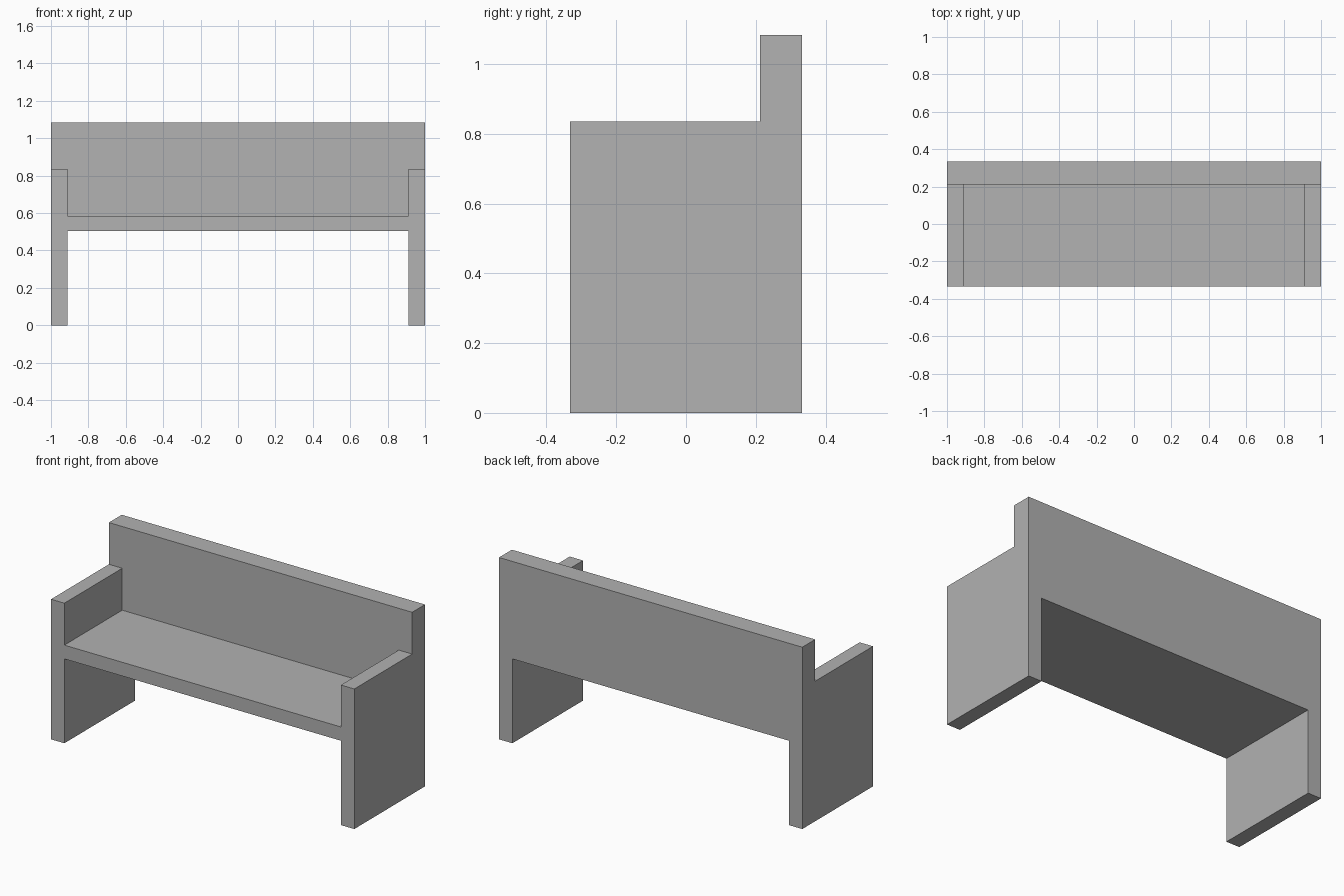
import bpy
import bmesh
from mathutils import Vector

default_cube = bpy.data.objects.get("Cube")
if default_cube:
    bpy.data.objects.remove(default_cube, do_unlink=True)

# Main dimensions
HALF_WIDTH, HALF_DEPTH = 1.0, 0.333
INNER_X = 0.912
BACK_Y = 0.212
SEAT_BOTTOM, SEAT_TOP = 0.503, 0.585
ARM_TOP, BACK_TOP = 0.835, 1.084

# Single grey finish
GREY = (0.445, 0.445, 0.445, 1.0)
grey = bpy.data.materials.new("plain grey")
grey.use_nodes = True
grey.diffuse_color = GREY
grey.node_tree.nodes["Principled BSDF"].inputs["Base Color"].default_value = GREY


def extrude_profile(name, profile, x_start, x_end):
    """Extrude a (y, z) outline along x into a flat-faced solid."""
    bm = bmesh.new()
    face = bm.faces.new([bm.verts.new((x_start, y, z)) for y, z in profile])
    result = bmesh.ops.extrude_face_region(bm, geom=[face])
    verts = [v for v in result["geom"] if isinstance(v, bmesh.types.BMVert)]
    bmesh.ops.translate(bm, verts=verts, vec=Vector((x_end - x_start, 0, 0)))
    bmesh.ops.recalc_face_normals(bm, faces=bm.faces)
    mesh = bpy.data.meshes.new(name)
    bm.to_mesh(mesh)
    bm.free()
    mesh.materials.append(grey)
    obj = bpy.data.objects.new(name, mesh)
    bpy.context.collection.objects.link(obj)
    return obj


def rectangle(y0, y1, z0, z1):
    return [(y0, z0), (y1, z0), (y1, z1), (y0, z1)]


# Side panels: leg, armrest and back post in one stepped outline
side_outline = [
    (-HALF_DEPTH, 0), (HALF_DEPTH, 0), (HALF_DEPTH, BACK_TOP),
    (BACK_Y, BACK_TOP), (BACK_Y, ARM_TOP), (-HALF_DEPTH, ARM_TOP),
]
for side, sign in (("left", 1), ("right", -1)):
    extrude_profile(f"{side}_side_panel", side_outline,
                    sign * INNER_X, sign * HALF_WIDTH)

# Seat in front of the backrest, both spanning between the side panels
extrude_profile("seat", rectangle(-HALF_DEPTH, BACK_Y, SEAT_BOTTOM, SEAT_TOP),
                -INNER_X, INNER_X)
extrude_profile("backrest", rectangle(BACK_Y, HALF_DEPTH, SEAT_BOTTOM, BACK_TOP),
                -INNER_X, INNER_X)
